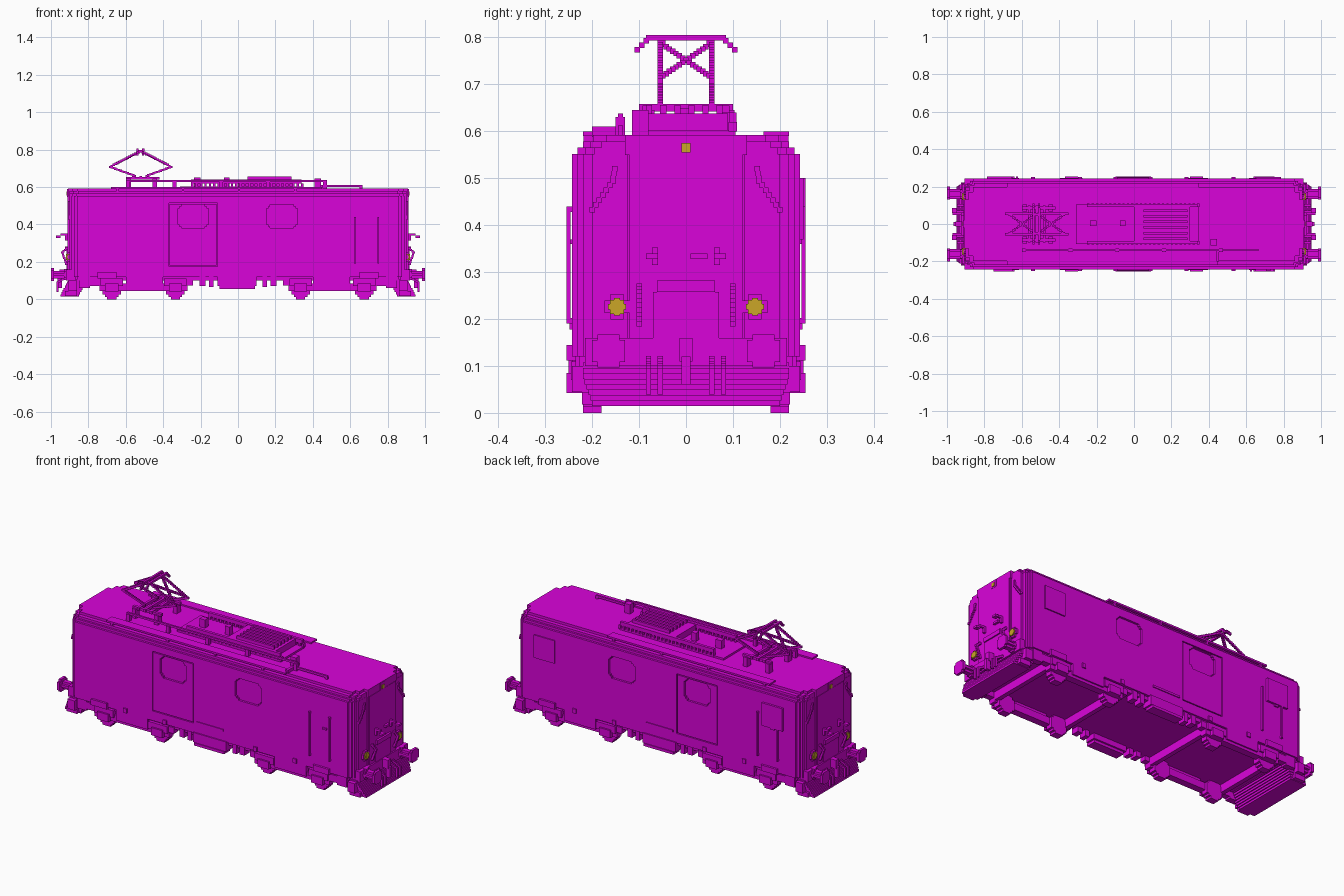
import bpy, bmesh, math
from mathutils import Matrix, Vector

if "Cube" in bpy.data.objects:
    bpy.data.objects.remove(bpy.data.objects["Cube"])

V = 0.0115  # small block size


def material(name, rgb):
    m = bpy.data.materials.new(name)
    m.use_nodes = True
    m.diffuse_color = (*rgb, 1)
    m.node_tree.nodes["Principled BSDF"].inputs["Base Color"].default_value = (*rgb, 1)
    return m


MAGENTA = material("magenta", (0.7, 0.001, 0.7))
YELLOW = material("lamp yellow", (0.6, 0.38, 0.02))


def finish(name, bm, mat=MAGENTA):
    bmesh.ops.recalc_face_normals(bm, faces=bm.faces)
    me = bpy.data.meshes.new(name)
    bm.to_mesh(me)
    bm.free()
    me.materials.append(mat)
    ob = bpy.data.objects.new(name, me)
    bpy.context.scene.collection.objects.link(ob)


def part(name, boxes, mx=False, my=False, mat=MAGENTA):
    """Blocks given as x0,x1,y0,y1,z0,z1, optionally mirrored in x and y."""
    bm = bmesh.new()
    for sx in ((1, -1) if mx else (1,)):
        for sy in ((1, -1) if my else (1,)):
            for x0, x1, y0, y1, z0, z1 in boxes:
                c = Vector((sx * (x0 + x1) / 2, sy * (y0 + y1) / 2, (z0 + z1) / 2))
                s = Matrix.Diagonal((x1 - x0, y1 - y0, z1 - z0, 1))
                bmesh.ops.create_cube(bm, size=1, matrix=Matrix.Translation(c) @ s)
    finish(name, bm, mat)


def prism(name, quarter, z0, z1):
    """Closed solid from a stepped plan, given as x,y corners of one quarter."""
    q = []
    for i, (x, y) in enumerate(quarter):
        if i:
            q.append((x, quarter[i - 1][1]))
        q.append((x, y))
    ring = q + [(-x, y) for x, y in q[::-1]]
    ring += [(-x, -y) for x, y in ring]
    bm = bmesh.new()
    low = [bm.verts.new((x, y, z0)) for x, y in ring]
    high = [bm.verts.new((x, y, z1)) for x, y in ring]
    bm.faces.new(low[::-1])
    bm.faces.new(high)
    for i in range(len(ring)):
        bm.faces.new((low[i - 1], low[i], high[i], high[i - 1]))
    finish(name, bm)


def skin(name, x0, x1, z0, z1, y_in, y_out, holes):
    """Side wall sheet with rectangular openings (x0,x1,z0,z1) and a return edge inwards."""
    xs = sorted({x0, x1, *(h[0] for h in holes), *(h[1] for h in holes)})
    zs = sorted({z0, z1, *(h[2] for h in holes), *(h[3] for h in holes)})
    bm = bmesh.new()
    grid = [[bm.verts.new((x, y_out, z)) for z in zs] for x in xs]
    for i in range(len(xs) - 1):
        for j in range(len(zs) - 1):
            cx, cz = (xs[i] + xs[i + 1]) / 2, (zs[j] + zs[j + 1]) / 2
            if not any(h[0] < cx < h[1] and h[2] < cz < h[3] for h in holes):
                bm.faces.new((grid[i][j], grid[i + 1][j], grid[i + 1][j + 1], grid[i][j + 1]))
    bmesh.ops.delete(bm, geom=[v for v in bm.verts if not v.link_faces], context="VERTS")
    rim = bmesh.ops.extrude_edge_only(bm, edges=[e for e in bm.edges if e.is_boundary])["geom"]
    for v in rim:
        if isinstance(v, bmesh.types.BMVert):
            v.co.y = y_in
    finish(name, bm)


def chain(p, q, s=V):
    """Blocks stepping along a sloping line."""
    p, q = Vector(p), Vector(q)
    n = max(1, math.ceil(max(abs(c) for c in q - p) / (s * 0.9)))
    out = []
    for i in range(n + 1):
        c = p.lerp(q, i / n)
        out.append((c.x - s / 2, c.x + s / 2, c.y - s / 2, c.y + s / 2, c.z - s / 2, c.z + s / 2))
    return out


def disc(axis, a, b, u, z, r):
    """Stepped disc lying across x or y, from a to b, centred at u,z."""
    n = max(1, int(2 * r / V))
    h = 2 * r / n
    out = []
    for i in range(n):
        dz = -r + (i + 0.5) * h
        w = max(1, round((r * r - dz * dz) ** 0.5 / h)) * h
        zz = (z + dz - h / 2, z + dz + h / 2)
        out.append((a, b, u - w, u + w, *zz) if axis == "x" else (u - w, u + w, a, b, *zz))
    return out


# Body core and roof with stepped corners
prism("body_core", [(0.906, 0.125), (0.901, 0.2), (0.89, 0.22), (0.876, 0.231)], 0.12, 0.552)
prism("roof_shoulder", [(0.91, 0.13), (0.9, 0.195), (0.885, 0.215), (0.865, 0.231)], 0.55, 0.565)
prism("roof_edge", [(0.91, 0.13), (0.9, 0.18), (0.88, 0.205), (0.855, 0.22)], 0.565, 0.578)
prism("roof_top", [(0.91, 0.13), (0.885, 0.17), (0.86, 0.198)], 0.578, 0.592)
prism("underframe", [(0.89, 0.17), (0.86, 0.228)], 0.1, 0.125)

# Side walls with rounded windows and a narrow groove around the doors
holes = []
for x0, x1 in ((-0.322, -0.158), (0.152, 0.318)):
    holes += [(x0, x1, 0.4, 0.486), (x0 + 0.01, x1 - 0.01, 0.39, 0.496), (x0 + 0.02, x1 - 0.02, 0.38, 0.506)]
holes += [(-0.37, -0.365, 0.175, 0.515), (-0.115, -0.11, 0.175, 0.515),
          (-0.37, -0.11, 0.175, 0.18), (-0.37, -0.11, 0.51, 0.515)]
skin("front_side_wall", -0.862, 0.862, 0.12, 0.552, -0.228, -0.243, holes)
skin("back_side_wall", -0.862, 0.862, 0.12, 0.552, 0.228, 0.243, holes)

# Gangway door and windscreen wipers on the ends
part("end_doors", [(0.9, 0.912, -0.12, 0.12, 0.12, 0.55)], True)
part("wipers", chain((0.904, 0.152, 0.52), (0.904, 0.155, 0.5)) + chain((0.904, 0.155, 0.495), (0.904, 0.2, 0.433)),
     True, True)

# Cab windows, door handrails and side trim
part("cab_side_windows", [(0.655, 0.785, 0.24, 0.25, 0.37, 0.5), (-0.785, -0.655, 0.24, 0.255, 0.37, 0.5)])
rails = []
for s in (1, -1):
    for x in (0.625, 0.75):
        y0, y1 = (-0.255, -0.246) if s > 0 else (0.246, 0.255)
        rails.append((s * x - 0.005, s * x + 0.005, y0, y1, 0.19, 0.44))
        for z in (0.19, 0.428):
            rails.append((s * x - 0.005, s * x + 0.005, min(y0, -0.24 * s), max(y1, -0.24 * s), z, z + 0.012))
part("cab_door_handrails", rails)
part("cab_door_handles", [(0.705, 0.73, -0.25, -0.24, 0.36, 0.37), (-0.73, -0.705, 0.24, 0.25, 0.36, 0.37)])
part("side_vents", [(-0.09, 0.08, 0.24, 0.248, 0.178, 0.19)], my=True)
part("lower_brackets", [(x, x + 0.022, 0.24, 0.25, 0.12, 0.145) for x in (-0.55, -0.3, 0.27, 0.52)], my=True)

# Bogies: side frames, cross beams, wheels and axle boxes
part("bogie_frames", [(0.27, 0.74, 0.195, 0.235, 0.045, 0.085),
                      (0.4, 0.6, 0.2, 0.243, 0.06, 0.12),
                      (0.27, 0.295, -0.2, 0.2, 0.055, 0.1),
                      (0.715, 0.74, -0.2, 0.2, 0.055, 0.1),
                      (0.24, 0.28, 0.2, 0.235, 0.075, 0.11),
                      (0.73, 0.79, 0.2, 0.235, 0.07, 0.11)], mx=True, my=True)
wheels, boxes = [], []
for x in (0.335, 0.675):
    wheels += disc("y", 0.18, 0.22, x, 0.055, 0.055)
    boxes += [(x - 0.035, x + 0.035, 0.22, 0.255, 0.042, 0.085),
              (x - 0.06, x + 0.06, 0.22, 0.245, 0.07, 0.11)]
part("wheels", wheels, True, True)
part("axle_boxes", boxes, True, True)
part("cab_steps", [(0.65, 0.75, 0.22, 0.255, 0.112, 0.145), (0.79, 0.85, 0.2, 0.235, 0.06, 0.12)], True, True)

# Equipment slung between the bogies
part("centre_equipment_box", [(-0.11, 0.1, 0.19, 0.25, 0.07, 0.125), (-0.1, 0.09, 0.2, 0.255, 0.055, 0.07)], my=True)
part("sand_boxes", [(0.13, 0.155, 0.19, 0.235, 0.065, 0.12),
                    (0.175, 0.205, 0.19, 0.235, 0.07, 0.12)], True, True)

# Stepped snow ploughs below the ends
plough = []
for i in range(8):
    z = 0.015 + i * V
    plough.append((0.85 - i * 0.006, 0.95 - i * 0.006, -0.2 - 0.004 * min(i, 5), 0.2 + 0.004 * min(i, 5), z, z + V))
part("snow_ploughs", plough, True)
part("plough_sides", [(0.86, 0.925, 0.2, 0.222, 0.018, 0.045), (0.86, 0.905, 0.2, 0.243, 0.045, 0.1)], True, True)

# Buffers, beam and couplers
part("buffer_beams", [(0.87, 0.92, -0.215, 0.215, 0.1, 0.16)], True)
part("buffers", disc("x", 0.91, 0.99, 0.16, 0.132, 0.02) + disc("x", 0.985, 1.0, 0.165, 0.132, 0.035)
     + disc("x", 0.91, 0.93, 0.16, 0.132, 0.03), True, True)
part("couplers", [(0.91, 0.955, -0.014, 0.014, 0.11, 0.16), (0.94, 0.965, -0.01, 0.01, 0.06, 0.12)], True)
hoses = []
for y in (0.055, 0.08):
    hoses += chain((0.92, y, 0.115), (0.965, y, 0.09)) + chain((0.965, y, 0.09), (0.965, y, 0.045))
part("brake_hoses", hoses, True, True)

# End fittings: gangway plate, sockets, grab rails and lamps
part("gangway_plates", [(0.91, 0.917, -0.07, 0.07, 0.11, 0.258), (0.91, 0.924, -0.062, 0.062, 0.258, 0.282)], True)
part("end_sockets", [(0.91, 0.925, 0.01, 0.046, 0.328, 0.34)], True)
part("end_cables", [(0.91, 0.95, 0.06, 0.072, 0.34, 0.352), (0.948, 0.972, 0.06, 0.085, 0.328, 0.34),
                    (0.91, 0.925, 0.06, 0.072, 0.315, 0.34)]
     + chain((0.918, 0.1, 0.27), (0.94, 0.1, 0.25)) + chain((0.94, 0.1, 0.25), (0.918, 0.1, 0.19)), True, True)
part("lamp_rims", disc("x", 0.895, 0.912, 0.147, 0.226, 0.027), True, True)
part("head_lamps", [(0.9, 0.919, 0.132, 0.162, 0.211, 0.241), (0.9, 0.918, 0.141, 0.153, 0.207, 0.245),
                    (0.9, 0.918, 0.128, 0.166, 0.22, 0.232)], True, True, YELLOW)
part("top_lamp_housings", [(0.88, 0.913, -0.02, 0.02, 0.548, 0.59)], True)
part("top_lamps", [(0.9, 0.917, -0.01, 0.01, 0.555, 0.575)], True, mat=YELLOW)

# Roof walkways raised on blocks
walk = [(-0.68, 0.345, 0.165, 0.219, 0.59, 0.6), (-0.68, 0.45, -0.219, -0.165, 0.59, 0.6)]
walk += [(x, x + 0.012, s * 0.2 - 0.018, s * 0.2 + 0.018, 0.575, 0.592) for x in (-0.65, -0.3, 0, 0.3) for s in (1, -1)]
part("roof_walkways", walk)

# Roof resistor unit with ribs and louvres
part("roof_equipment_base", [(-0.31, 0.345, -0.108, 0.105, 0.588, 0.603)])
part("resistor_box", [(0.0, 0.3, -0.09, 0.09, 0.6, 0.638)])
part("resistor_louvres", [(0.05, 0.285, y, y + 0.013, 0.636, 0.656) for y in (-0.085, -0.055, -0.025, 0.005, 0.035, 0.065)])
part("roof_rib_bars", [(-0.25, 0.34, s * 0.1 - 0.008, s * 0.1 + 0.008, 0.618, 0.64) for s in (1, -1)]
     + [(-0.25 + i * 0.0235, -0.238 + i * 0.0235, s * 0.1 - 0.009, s * 0.1 + 0.009, 0.6, 0.62)
        for i in range(26) for s in (1, -1)])
part("roof_hatches", [(-0.235, -0.2, -0.012, 0.018, 0.6, 0.65), (-0.075, -0.045, -0.012, 0.018, 0.6, 0.65)])

# High voltage bus bar on insulators
bus = [(-0.6, 0.475, -0.145, -0.134, 0.627, 0.638), (0.44, 0.665, -0.145, -0.134, 0.6, 0.612)]
bus += [(x, x + 0.02, -0.15, -0.13, 0.588, 0.63) for x in (-0.6, -0.35, -0.1, 0.15, 0.455)]
bus += [(0.41, 0.445, -0.115, -0.08, 0.588, 0.645), (0.65, 0.665, -0.145, -0.134, 0.588, 0.612),
        (0.44, 0.455, -0.2, -0.14, 0.588, 0.61)]
part("bus_bar", bus)

# Pantograph base on insulators
base = []
for y in (-0.085, 0.085):
    base += [(-0.6, -0.42, y - 0.008, y + 0.008, 0.64, 0.655)]
    base += [(x - 0.012, x + 0.012, y - 0.018, y + 0.018, 0.588, 0.645) for x in (-0.585, -0.445)]
base += [(x - 0.007, x + 0.007, -0.1, 0.1, 0.642, 0.658) for x in (-0.56, -0.52, -0.48)]
part("pantograph_base", base)

# Pantograph diamond arms, cross bracing and collector head
arms = []
for s in (1, -1):
    knee, low, high = -0.52 + s * 0.165, -0.52 + s * 0.03, -0.52 + s * 0.01
    for y in (-0.055, 0.055):
        arms += chain((low, y, 0.66), (knee, y, 0.708)) + chain((knee, y, 0.708), (high, y, 0.79))
        arms += chain((knee - s * 0.02, y * 0.9, 0.718), (high, -y * 0.9, 0.785))
part("pantograph_arms", arms)
head = []
for x in (-0.537, -0.507):
    head.append((x - 0.006, x + 0.006, -0.085, 0.085, 0.794, 0.805))
    for s in (1, -1):
        head += chain((x, s * 0.085, 0.793), (x, s * 0.104, 0.774))
head += [(-0.537, -0.507, s * 0.05 - 0.006, s * 0.05 + 0.006, 0.785, 0.797) for s in (1, -1)]
part("pantograph_head", head)
